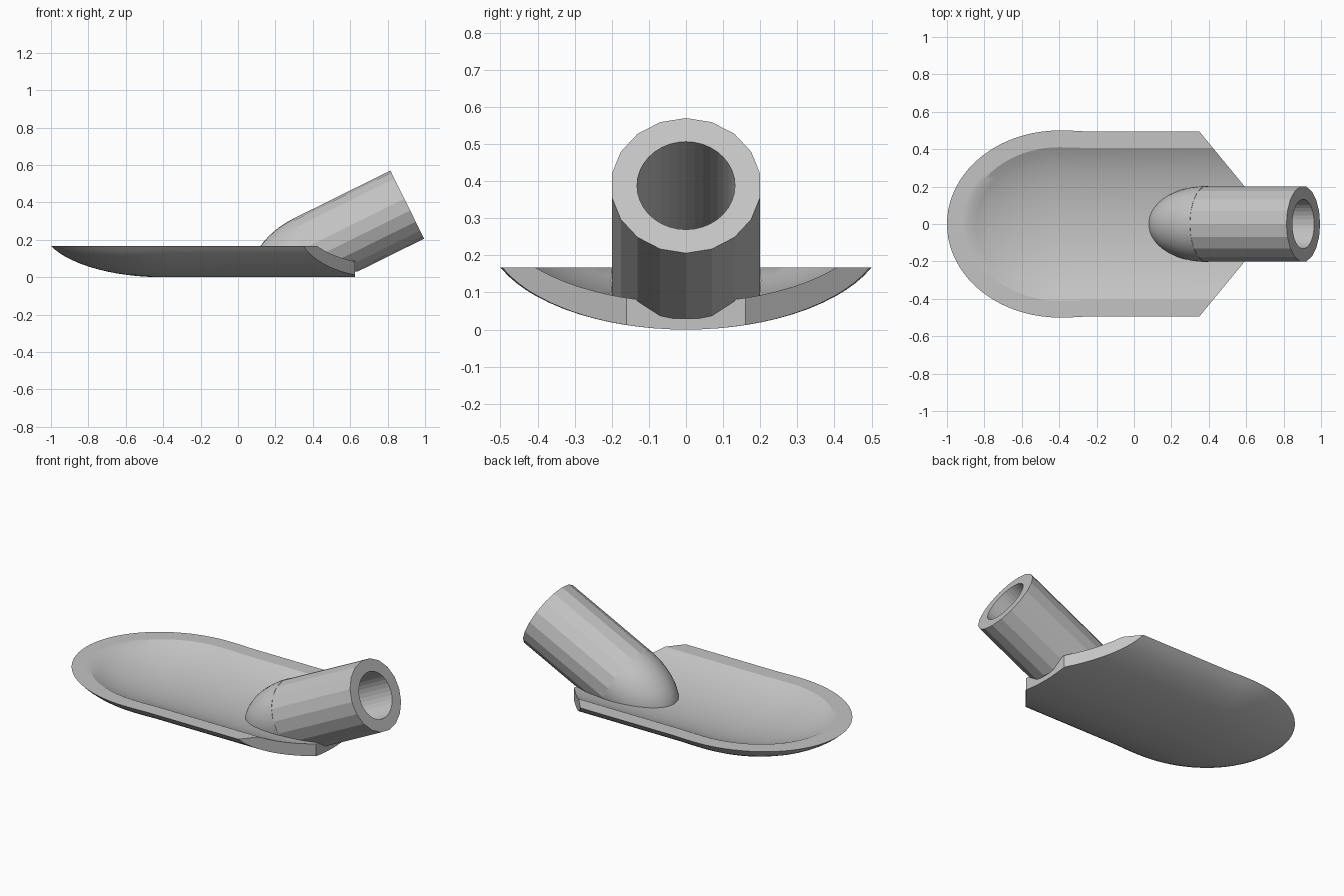
import bpy, bmesh, math
from mathutils import Matrix, Vector

if "Cube" in bpy.data.objects:
    bpy.data.objects.remove(bpy.data.objects["Cube"])

grey = bpy.data.materials.new("plain_grey")
grey.use_nodes = True
grey.diffuse_color = (0.55, 0.55, 0.55, 1)
grey.node_tree.nodes["Principled BSDF"].inputs["Base Color"].default_value = grey.diffuse_color


def finish(bm, name, smooth_angle=None):
    bmesh.ops.recalc_face_normals(bm, faces=bm.faces[:])
    mesh = bpy.data.meshes.new(name)
    bm.to_mesh(mesh)
    bm.free()
    mesh.materials.append(grey)
    obj = bpy.data.objects.new(name, mesh)
    bpy.context.collection.objects.link(obj)
    if smooth_angle:
        bpy.ops.object.select_all(action="DESELECT")
        obj.select_set(True)
        bpy.context.view_layer.objects.active = obj
        bpy.ops.object.shade_smooth_by_angle(angle=math.radians(smooth_angle))
    return obj


def slice_off(bm, point, normal):
    """Cut away the side the normal points to and cap the opening."""
    geom = bm.verts[:] + bm.edges[:] + bm.faces[:]
    bmesh.ops.bisect_plane(bm, geom=geom, dist=1e-5, plane_co=point,
                           plane_no=normal, clear_outer=True)
    rim = [e for e in bm.edges if e.is_boundary]
    bmesh.ops.holes_fill(bm, edges=rim, sides=0)


# Blade: a shallow dish with a straight trough behind a rounded tip
RIM, THICK, SPREAD = 0.167, 0.073, 1.08
DEPTH = RIM / (1 - math.sqrt(1 - 1 / SPREAD ** 2))
crease = SPREAD * math.sqrt(1 - (1 - (RIM - THICK) / DEPTH) ** 2)


def dish(r):
    return DEPTH * (1 - math.sqrt(1 - (r / SPREAD) ** 2))


# Each station is a spine point and an outward reach to the rim
TIP = -0.4
side = [(0.7, 0.495), (-0.26, 0.495), (-0.33, 0.499)]
stations = [(x, 0, w) for x, w in side]
for i in range(41):
    a = math.pi * (0.5 + i / 40)
    stations.append((TIP, 0.6 * math.cos(a), 0.5 * math.sin(a)))
stations += [(x, 0, -w) for x, w in reversed(side)]

inner = [crease * i / 10 for i in range(11)]
radii = inner + [crease + (1 - crease) * i / 4 for i in range(1, 5)]

bm = bmesh.new()
for is_top in (True, False):
    grid = []
    for x, dx, dy in stations:
        row = []
        for r in radii:
            z = min(RIM, dish(r) + THICK) if is_top else dish(r)
            row.append(bm.verts.new((x + dx * r, dy * r, z)))
        grid.append(row)
    for a, b in zip(grid, grid[1:]):
        for j in range(len(radii) - 1):
            bm.faces.new((a[j], a[j + 1], b[j + 1], b[j]))
bmesh.ops.remove_doubles(bm, verts=bm.verts[:], dist=1e-5)
bmesh.ops.dissolve_degenerate(bm, edges=bm.edges[:], dist=1e-5)

# Square rear edge and two slanted corners
slice_off(bm, (0.625, 0, 0), (1, 0, 0))
for s in (1, -1):
    slice_off(bm, (0.345, 0.5 * s, 0), (0.34, 0.28 * s, 0))
finish(bm, "blade", 25)

# Socket frame: local z runs up along the tilted handle axis
RADIUS, BORE, SIDES = 0.203, 0.132, 18
base, end = Vector((0.389, 0, 0.133)), Vector((0.905, 0, 0.388))
axis = (end - base).normalized()
up = Vector((-axis.z, 0, axis.x))
frame = Matrix((up, axis.cross(up), axis)).transposed().to_4x4()
frame.translation = base
LENGTH = (end - base).length


def ring(bm, radius, height, count):
    return [bm.verts.new((radius * math.cos(t), radius * math.sin(t), height))
            for t in (2 * math.pi * i / count for i in range(count))]


def bridge(bm, a, b):
    n = len(a)
    for i in range(n):
        bm.faces.new((a[i], a[(i + 1) % n], b[(i + 1) % n], b[i]))


# Faceted tube with a blind bore
bm = bmesh.new()
low, high = ring(bm, RADIUS, 0, SIDES), ring(bm, RADIUS, LENGTH, SIDES)
mouth, floor = ring(bm, BORE, LENGTH, SIDES * 2), ring(bm, BORE, 0.02, SIDES * 2)
bridge(bm, low, high)
bridge(bm, mouth, floor)
bm.faces.new(low)
bm.faces.new(floor)
for i in range(SIDES):
    n = (i + 1) % SIDES
    bm.faces.new((high[i], high[n], mouth[2 * n], mouth[2 * i + 1], mouth[2 * i]))
bm.transform(frame)
slice_off(bm, (0, 0, 0.03), (0, 0, -1))
finish(bm, "handle_socket")

# Rounded nose blending the tube into the blade
bm = bmesh.new()
rings = []
for i in range(12):
    a = math.pi / 2 * i / 12
    rings.append(ring(bm, RADIUS * math.cos(a), -0.335 * math.sin(a), SIDES * 2))
for a, b in zip(rings, rings[1:]):
    bridge(bm, a, b)
bm.faces.new(rings[0])
bm.faces.new(rings[-1])
bm.transform(frame)
slice_off(bm, (0, 0, 0.03), (0, 0, -1))
finish(bm, "socket_nose", 30)
